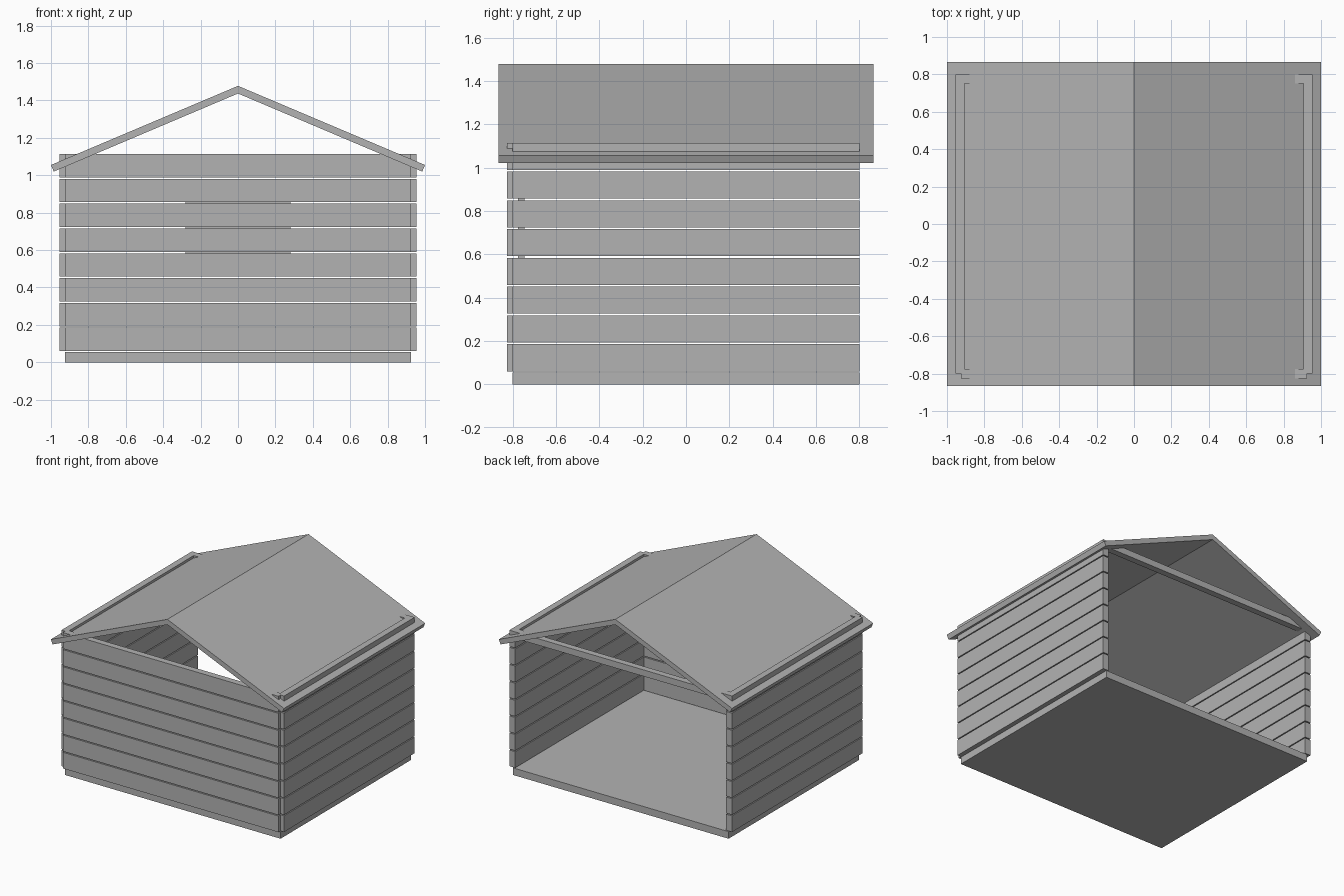
import bpy
import bmesh
from mathutils import Vector

cube = bpy.data.objects.get("Cube")
if cube:
    bpy.data.objects.remove(cube, do_unlink=True)

GREY = (0.45, 0.45, 0.45, 1.0)
mat = bpy.data.materials.new("plain grey")
mat.use_nodes = True
mat.diffuse_color = GREY
mat.node_tree.nodes["Principled BSDF"].inputs["Base Color"].default_value = GREY


def finish(name, bm):
    bmesh.ops.recalc_face_normals(bm, faces=bm.faces)
    mesh = bpy.data.meshes.new(name)
    bm.to_mesh(mesh)
    bm.free()
    mesh.materials.append(mat)
    obj = bpy.data.objects.new(name, mesh)
    bpy.context.collection.objects.link(obj)
    return obj


def box(name, x, y, z):
    """Box between the given (low, high) limits on each axis."""
    bm = bmesh.new()
    bmesh.ops.create_cube(bm, size=1)
    for v in bm.verts:
        v.co = Vector(sum(r) / 2 + c * (r[1] - r[0]) for r, c in zip((x, y, z), v.co))
    return finish(name, bm)


# Floor slab
FLOOR_X, DEPTH = 0.925, 0.8
box("floor", (-FLOOR_X, FLOOR_X), (-DEPTH, DEPTH), (0, 0.055))

# Horizontal planks of the front and side walls, with open gaps between
PLANKS, BASE, PITCH, HEIGHT = 8, 0.06, 0.1327, 0.125
WALL_X, THICK = 0.955, 0.05
for i in range(PLANKS):
    z = (BASE + i * PITCH, BASE + i * PITCH + HEIGHT)
    box(f"front_plank_{i + 1}", (-FLOOR_X, FLOOR_X), (-0.825, -0.775), z)
    box(f"left_plank_{i + 1}", (WALL_X - THICK, WALL_X), (-DEPTH, DEPTH), z)
    box(f"right_plank_{i + 1}", (-WALL_X, THICK - WALL_X), (-DEPTH, DEPTH), z)
wall_top = BASE + (PLANKS - 1) * PITCH + HEIGHT

# Tie beam over the open back
box("back_beam", (-WALL_X, WALL_X), (DEPTH - THICK, DEPTH), (wall_top - THICK, wall_top))

# Board fixed to the inside of the front wall
box("inner_board", (-0.28, 0.28), (-0.775, -0.745), (0.52, 0.92))

# Gabled roof: chevron profile pushed along the depth
ROOF_Y = 0.865
half = [(0, 1.478), (1.0, 1.055), (0.985, 1.02)]
profile = half + [(0, 1.437)] + [(-x, z) for x, z in reversed(half[1:])]
bm = bmesh.new()
face = bm.faces.new([bm.verts.new((x, -ROOF_Y, z)) for x, z in profile])
ext = bmesh.ops.extrude_face_region(bm, geom=[face])
bmesh.ops.translate(bm, vec=(0, 2 * ROOF_Y, 0),
                    verts=[g for g in ext["geom"] if isinstance(g, bmesh.types.BMVert)])
finish("roof", bm)
